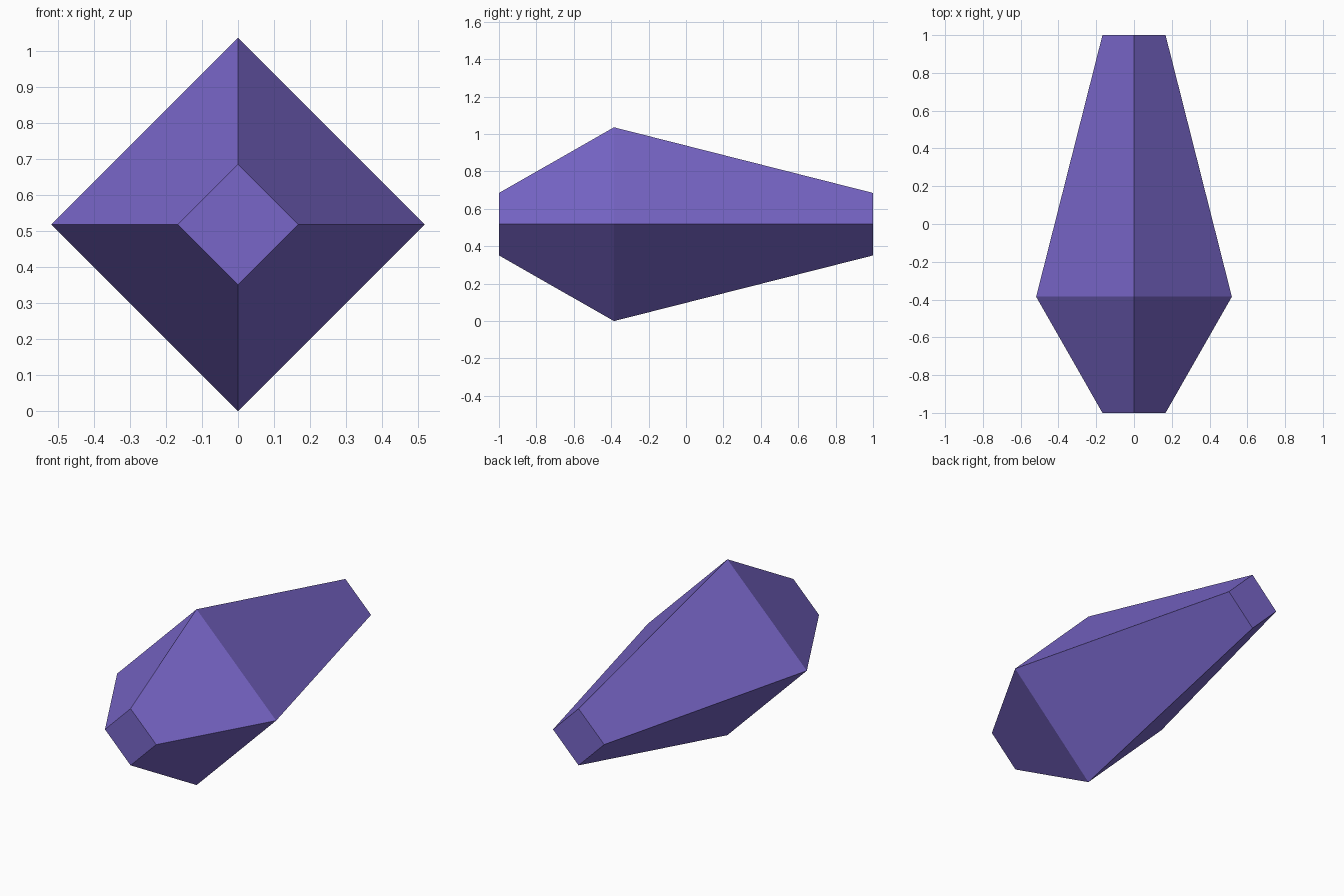
import bpy, bmesh, math

if "Cube" in bpy.data.objects:
    bpy.data.objects.remove(bpy.data.objects["Cube"])

# Single flat violet colour
violet = bpy.data.materials.new("violet")
violet.diffuse_color = (0.188, 0.133, 0.58, 1.0)
violet.use_nodes = True
violet.node_tree.nodes["Principled BSDF"].inputs["Base Color"].default_value = violet.diffuse_color

R = 0.518                                   # widest radius, also centre height
sections = [(-1.0, 0.167), (-0.385, R), (1.0, 0.167)]   # (y, radius)

# Crystal: four-sided rings lofted along y, capped at both ends
bm = bmesh.new()
rings = []
for y, r in sections:
    rings.append([bm.verts.new((r * math.cos(i * math.pi / 2), y,
                                R + r * math.sin(i * math.pi / 2)))
                  for i in range(4)])
for a, b in zip(rings, rings[1:]):
    for i in range(4):
        j = (i + 1) % 4
        bm.faces.new((a[i], a[j], b[j], b[i]))
bm.faces.new(rings[0])
bm.faces.new(rings[-1])
bmesh.ops.recalc_face_normals(bm, faces=bm.faces)

mesh = bpy.data.meshes.new("crystal")
bm.to_mesh(mesh)
bm.free()
mesh.materials.append(violet)
crystal = bpy.data.objects.new("crystal", mesh)
bpy.context.collection.objects.link(crystal)
